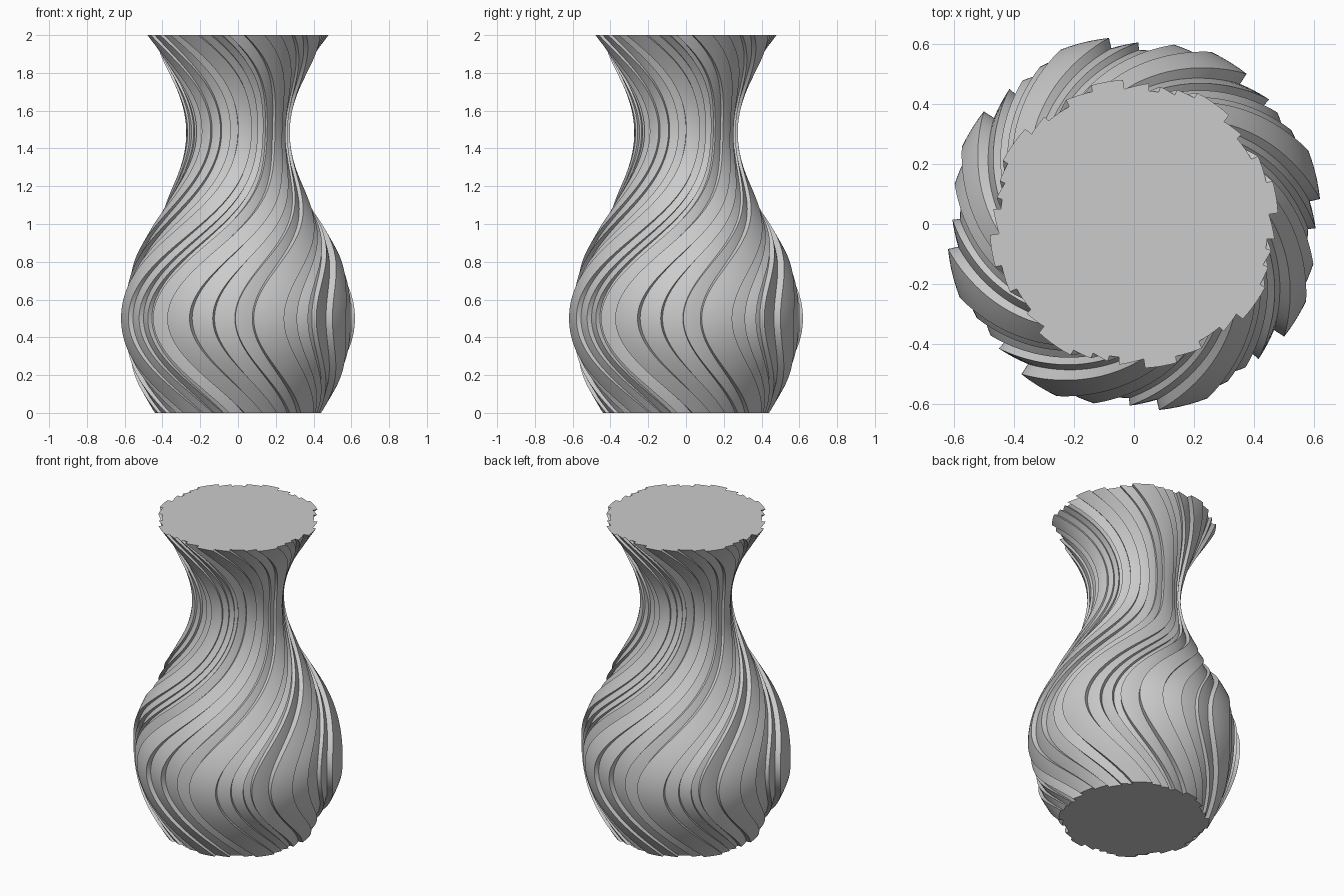
import bpy, bmesh
from math import sin, cos, pi, radians

cube = bpy.data.objects.get("Cube")
if cube:
    bpy.data.objects.remove(cube, do_unlink=True)

LAYERS = 120
TWIST = 0.72

# Ridge angle in degrees, with the radius just before and just after the step
RIDGES = [(7.5, .59, .625), (23, .63, .605), (31, .61, .585), (38, .605, .58),
          (42.5, .58, .612), (53, .585, .625), (66, .628, .6), (77.5, .612, .58),
          (88.5, .58, .605)]


def section():
    """One quarter of the toothed outline, repeated four times."""
    points = []
    for quarter in range(4):
        for i, (angle, before, after) in enumerate(RIDGES):
            end, low, _ = RIDGES[(i + 1) % len(RIDGES)]
            if end < angle:
                end += 90
            points.append((radians(angle - .15 + 90 * quarter), before))
            for k in range(5):
                t = k / 5
                a = angle + .15 + (end - angle - .3) * t
                points.append((radians(a + 90 * quarter), after + (low - after) * t))
    return points


def flare(z):
    """Scale of the outline at a height: full belly, narrow neck, open rim."""
    return (.44 + .005 * z ** 3 + .183 * sin(pi * z)) / .624


# Twisted body: the outline swings back and forth as it rises
bm = bmesh.new()
outline = section()
rings = []
for layer in range(LAYERS + 1):
    z = 2 * layer / LAYERS
    turn = TWIST * (1 - sin(pi * z))
    rings.append([bm.verts.new((r * flare(z) * cos(a + turn), r * flare(z) * sin(a + turn), z))
                  for a, r in outline])
n = len(outline)
for low, high in zip(rings, rings[1:]):
    for i in range(n):
        j = (i + 1) % n
        bm.faces.new((low[i], low[j], high[j], high[i]))
bm.faces.new(rings[0][::-1])
bm.faces.new(rings[-1])

mesh = bpy.data.meshes.new("vase_body")
bm.to_mesh(mesh)
bm.free()
vase = bpy.data.objects.new("vase_body", mesh)
bpy.context.collection.objects.link(vase)

grey = bpy.data.materials.new("light_grey")
grey.use_nodes = True
colour = (.6, .6, .6, 1)
grey.diffuse_color = colour
grey.node_tree.nodes["Principled BSDF"].inputs["Base Color"].default_value = colour
mesh.materials.append(grey)

bpy.context.view_layer.objects.active = vase
vase.select_set(True)
bpy.ops.object.shade_smooth_by_angle(angle=radians(25))
